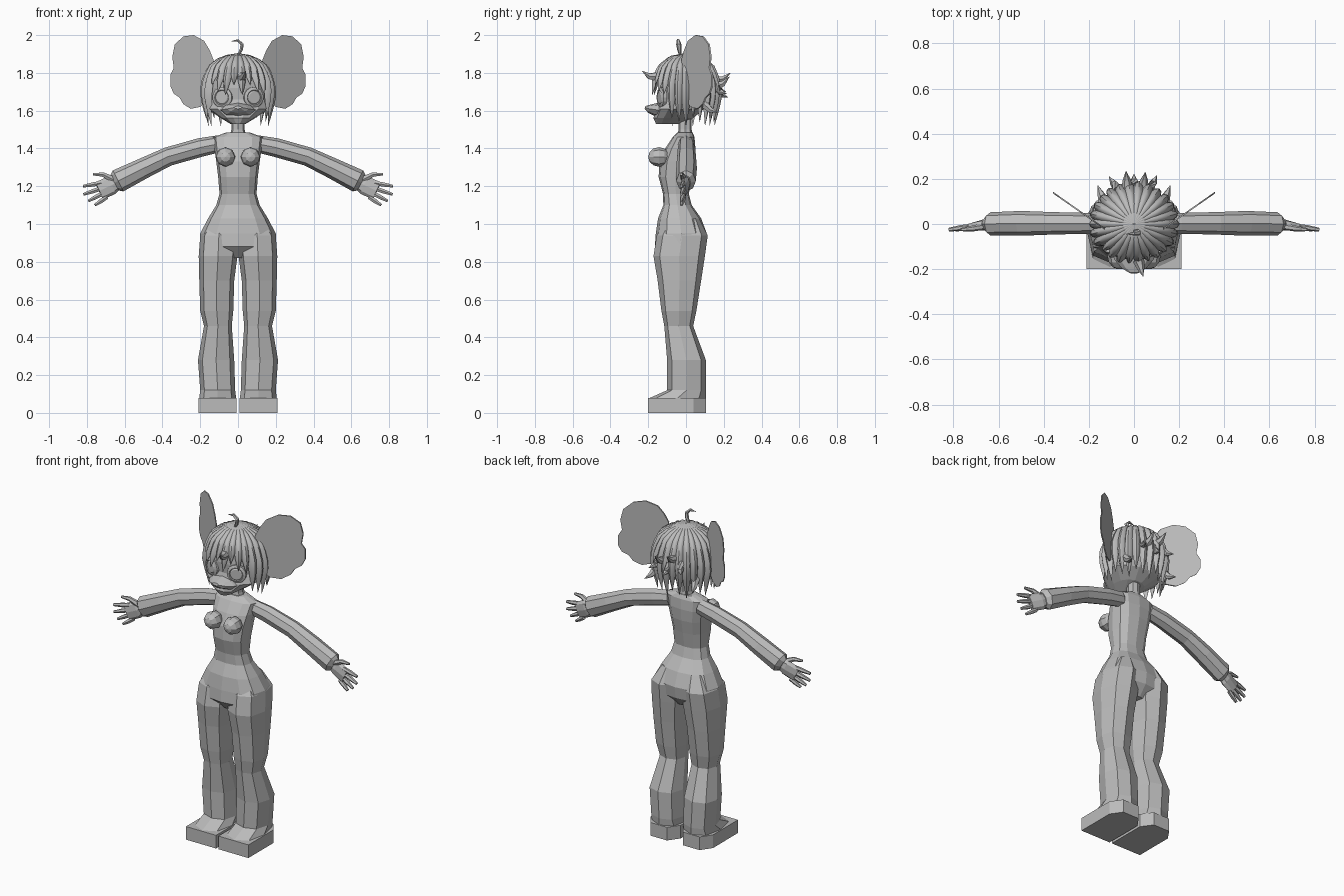
import bpy, bmesh, math
from mathutils import Vector

grey = bpy.data.materials.new("plain_grey")
grey.diffuse_color = (0.5, 0.5, 0.5, 1)


def finish(name, bm, mirror=False, smooth=None):
    bmesh.ops.recalc_face_normals(bm, faces=bm.faces)
    me = bpy.data.meshes.new(name)
    bm.to_mesh(me)
    bm.free()
    me.materials.append(grey)
    if smooth:
        me.shade_smooth()
        me.set_sharp_from_angle(angle=math.radians(smooth))
    ob = bpy.data.objects.new(name, me)
    bpy.context.collection.objects.link(ob)
    if mirror:
        mod = ob.modifiers.new("mirror", 'MIRROR')
        mod.use_mirror_merge = False
    return ob


def loft(bm, rings):
    """Skin a list of point rings and cap both ends."""
    vs = [[bm.verts.new(p) for p in r] for r in rings]
    n = len(vs[0])
    for a, b in zip(vs, vs[1:]):
        for i in range(n):
            j = (i + 1) % n
            bm.faces.new((a[i], a[j], b[j], b[i]))
    bm.faces.new(vs[0])
    bm.faces.new(vs[-1])


def level(z, xi, xo, yf, yb, sides=8, power=0.8):
    """Horizontal rounded ring between x limits and y limits."""
    pts = []
    for i in range(sides):
        a = math.tau * i / sides
        c, s = round(math.cos(a), 6), round(math.sin(a), 6)
        c = math.copysign(abs(c) ** power, c)
        s = math.copysign(abs(s) ** power, s)
        pts.append(Vector(((xi + xo) / 2 + c * (xo - xi) / 2,
                           (yf + yb) / 2 + s * (yb - yf) / 2, z)))
    return pts


def tube(bm, path, sides=8):
    """Sweep along (x, y, z, half depth, half height) points."""
    pts = [Vector(p[:3]) for p in path]
    rings = []
    for k, p in enumerate(path):
        t = (pts[min(k + 1, len(pts) - 1)] - pts[max(k - 1, 0)]).normalized()
        ref = Vector((0, 1, 0)) if abs(t.y) < 0.7 else Vector((1, 0, 0))
        u = (ref - t * ref.dot(t)).normalized()
        v = t.cross(u)
        rings.append([pts[k] + u * p[3] * math.cos(math.tau * i / sides)
                      + v * p[4] * math.sin(math.tau * i / sides) for i in range(sides)])
    loft(bm, rings)


def stack(name, rows, sides=8, power=0.8):
    """Centred loft from (z, half width, front y, back y) rows."""
    bm = bmesh.new()
    loft(bm, [level(z, -w, w, f, b, sides, power) for z, w, f, b in rows])
    return finish(name, bm)


# Torso, neck and head
stack("torso", [(0.82, 0.08, -0.11, 0.05), (0.88, 0.203, -0.165, 0.10), (0.95, 0.20, -0.16, 0.11),
                (1.03, 0.158, -0.148, 0.08), (1.10, 0.115, -0.12, 0.03), (1.16, 0.098, -0.122, 0.015),
                (1.25, 0.105, -0.145, 0.03), (1.33, 0.115, -0.14, 0.045), (1.40, 0.125, -0.11, 0.05),
                (1.46, 0.132, -0.07, 0.045), (1.485, 0.06, -0.045, 0.035)], 12)
stack("neck", [(1.46, 0.045, -0.045, 0.035), (1.50, 0.035, -0.04, 0.03), (1.60, 0.035, -0.04, 0.03)])
stack("head", [(1.53, 0.04, -0.16, -0.04), (1.56, 0.09, -0.175, 0.04), (1.61, 0.165, -0.16, 0.10),
               (1.66, 0.15, -0.145, 0.13), (1.72, 0.155, -0.15, 0.15), (1.80, 0.15, -0.14, 0.14),
               (1.87, 0.08, -0.08, 0.08)], 14, 0.9)

# Muzzle
bm = bmesh.new()
tube(bm, [(0, -0.10, 1.60, 0.11, 0.045), (0, -0.16, 1.605, 0.085, 0.035),
          (0, -0.195, 1.61, 0.055, 0.022), (0, -0.217, 1.617, 0.02, 0.008)])
finish("muzzle", bm)

# Eyes: a rim disc with a raised iris
bm = bmesh.new()
out = Vector((0.33, -0.94, 0))
c = Vector((0.078, -0.118, 1.67))
eye = [(0, 0.055), (0.02, 0.055), (0.026, 0.04), (0.022, 0.036), (0.026, 0.03)]
loft(bm, [[c + out * d + Vector((0.94, 0.33, 0)) * r * math.cos(math.tau * i / 16)
           + Vector((0, 0, r * math.sin(math.tau * i / 16))) for i in range(16)] for d, r in eye])
finish("eye", bm, True)

# Bust
bm = bmesh.new()
bmesh.ops.create_uvsphere(bm, u_segments=8, v_segments=6, radius=0.052)
for v in bm.verts:
    x, y, z = v.co
    v.co = (x + 0.066, -z * 1.1 - 0.143, y + 1.355)
finish("bust", bm, True)

# Legs and block feet
bm = bmesh.new()
loft(bm, [level(*r) for r in [
    (0.08, 0.01, 0.205, -0.19, 0.105), (0.12, 0.015, 0.20, -0.10, 0.105),
    (0.28, 0.02, 0.212, -0.10, 0.105), (0.46, 0.033, 0.18, -0.115, 0.038),
    (0.54, 0.025, 0.20, -0.13, 0.055), (0.70, 0.02, 0.205, -0.15, 0.08),
    (0.83, 0.003, 0.208, -0.172, 0.10), (0.94, 0.003, 0.20, -0.155, 0.115),
    (1.03, 0.03, 0.14, -0.10, 0.07)]])
finish("leg", bm, True)

bm = bmesh.new()
sole = [(0.008, -0.2), (0.21, -0.2), (0.21, 0.04), (0.165, 0.105), (0.055, 0.105), (0.008, 0.04)]
loft(bm, [[(x, y, z) for x, y in sole] for z in (0, 0.08)])
finish("foot", bm, True)

# Arms
bm = bmesh.new()
tube(bm, [(0.10, 0, 1.425, 0.042, 0.045), (0.20, 0.003, 1.405, 0.046, 0.05), (0.37, 0.003, 1.357, 0.05, 0.05),
          (0.50, 0.003, 1.295, 0.055, 0.055), (0.635, 0, 1.228, 0.052, 0.062), (0.655, 0, 1.218, 0.025, 0.045)])
finish("arm", bm, True)

# Hands: palm, four fingers and a thumb
bm = bmesh.new()
tube(bm, [(0.63, 0, 1.228, 0.022, 0.035), (0.67, -0.005, 1.205, 0.024, 0.05),
          (0.735, -0.015, 1.175, 0.015, 0.05)])
for x0, z0, x1, z1 in [(0.72, 1.218, 0.82, 1.20), (0.72, 1.19, 0.818, 1.157),
                       (0.71, 1.165, 0.792, 1.122), (0.695, 1.142, 0.757, 1.10)]:
    tube(bm, [(x0, -0.012, z0, 0.013, 0.013), ((x0 + x1) / 2, -0.018, (z0 + z1) / 2, 0.013, 0.013),
              (x1, -0.025, z1, 0.008, 0.008)], 6)
tube(bm, [(0.66, -0.01, 1.235, 0.016, 0.02), (0.715, -0.02, 1.262, 0.013, 0.013),
          (0.767, -0.025, 1.263, 0.007, 0.007)], 6)
finish("hand", bm, True)

# Ears: thin lobed plates swept backwards
bm = bmesh.new()
lobes = [(0.17, 1.65), (0.20, 1.62), (0.25, 1.61), (0.29, 1.635), (0.31, 1.67), (0.34, 1.69), (0.358, 1.73),
         (0.358, 1.79), (0.34, 1.825), (0.348, 1.885), (0.335, 1.95), (0.29, 1.993), (0.235, 2.0),
         (0.18, 1.97), (0.15, 1.92), (0.13, 1.87), (0.14, 1.75)]
loft(bm, [[(x, 0.028 + (x - 0.2) * 0.7 + d, z) for x, z in lobes] for d in (-0.004, 0.004)])
finish("ear", bm, True)

# Hair: ridged locks running down from the crown
fall = [(0.0, 1.905), (0.085, 1.89), (0.148, 1.84), (0.182, 1.76), (0.19, 1.68), (0.178, 1.60), (0.16, 1.52)]
bm = bmesh.new()
LOCKS, STEPS = 26, 9
for i in range(LOCKS):
    a = math.tau * (i + 0.5) / LOCKS
    off = min(a, math.tau - a)                     # angle away from the front
    if off < math.radians(62):
        end = (3.95, 3.3, 3.75)[i % 3]             # fringe
    else:
        end = (6.0, 5.5, 5.75)[i % 3]              # sides and back
    rings = []
    for k in range(STEPS + 1):
        s = k / STEPS
        t = 0.05 + (end - 0.05) * s
        j = min(int(t), 5)
        r = fall[j][0] + (fall[j + 1][0] - fall[j][0]) * (t - j)
        z = fall[j][1] + (fall[j + 1][1] - fall[j][1]) * (t - j)
        taper = 1 if s < 0.6 else max(0.03, 1 - ((s - 0.6) / 0.4) ** 1.6)
        half = math.pi / LOCKS * 1.35 * taper
        ring = []
        for da, dr in [(-half, -0.1), (-half * 0.5, 0.03), (0, 0.07), (half * 0.5, 0.03), (half, -0.1), (0, -0.16)]:
            rr = r * (1 + dr * taper)
            ring.append((rr * math.sin(a + da), -rr * 0.95 * math.cos(a + da), z))
        rings.append(ring)
    loft(bm, rings)
finish("hair_locks", bm, smooth=40)

# Flicked-out hair tips and the curl on top
bm = bmesh.new()
for base, tip in [((0.02, -0.16, 1.78), (0.04, -0.232, 1.81)), ((-0.03, 0.16, 1.76), (-0.035, 0.235, 1.80)),
                  ((0.04, 0.16, 1.73), (0.05, 0.23, 1.78)), ((0.07, 0.15, 1.73), (0.10, 0.215, 1.69)),
                  ((-0.07, 0.15, 1.74), (-0.11, 0.21, 1.70)), ((0.0, 0.16, 1.72), (0.0, 0.222, 1.67)),
                  ((0.13, 0.09, 1.64), (0.16, 0.17, 1.59)), ((-0.13, 0.09, 1.64), (-0.16, 0.17, 1.59))]:
    b, e = Vector(base), Vector(tip)
    m = (b + e) / 2 - Vector((0, 0, 0.012))
    tube(bm, [(*b, 0.026, 0.026), (*m, 0.017, 0.017), (*e, 0.001, 0.001)], 6)
tube(bm, [(0, -0.03, 1.89, 0.006, 0.006), (0.018, -0.035, 1.925, 0.012, 0.01), (0.022, -0.038, 1.95, 0.014, 0.01),
          (0.0, -0.042, 1.972, 0.009, 0.008), (-0.035, -0.045, 1.968, 0.001, 0.001)], 6)
finish("hair_tips", bm, smooth=40)
